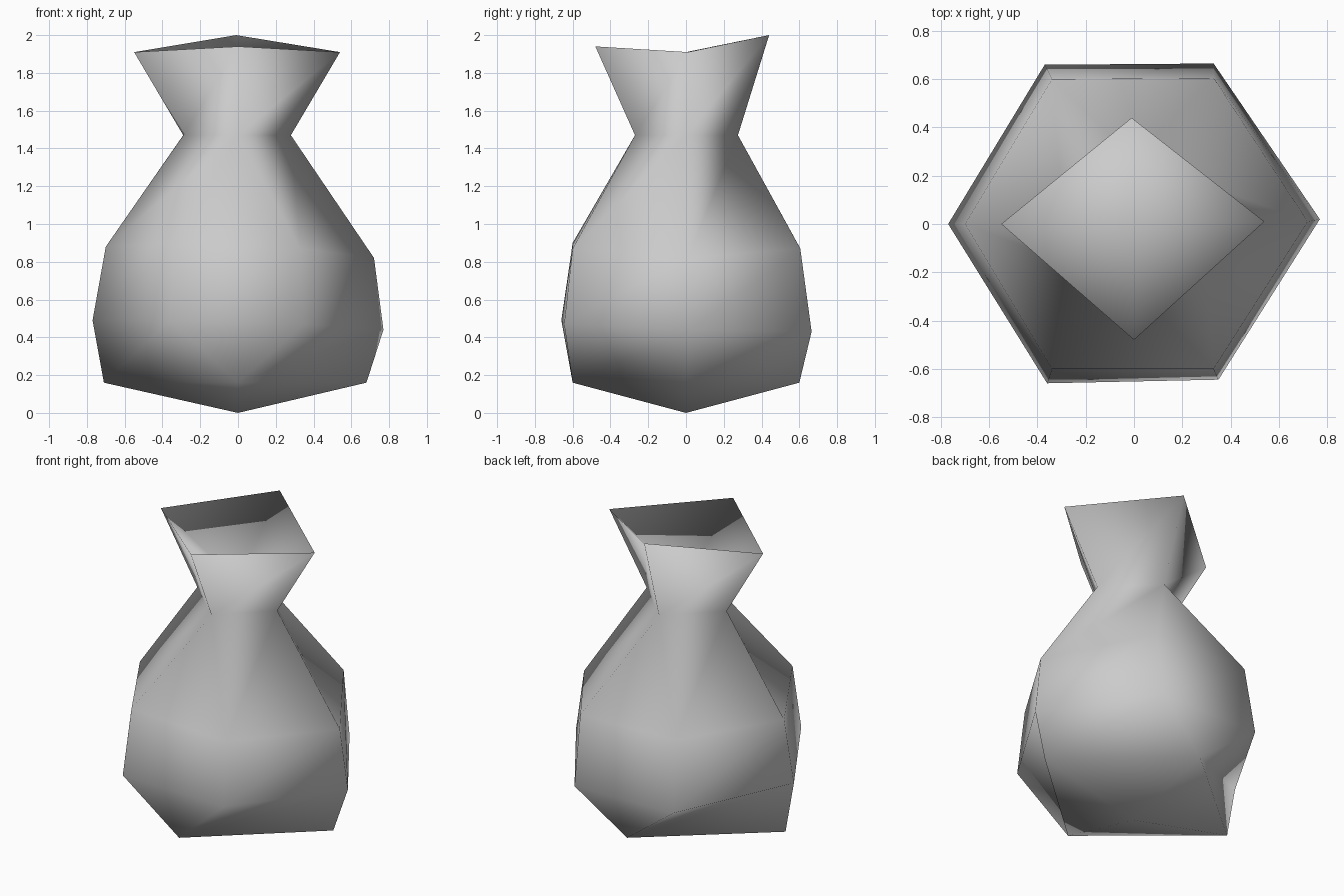
import bpy
import bmesh

cube = bpy.data.objects.get("Cube")
if cube:
    bpy.data.objects.remove(cube, do_unlink=True)

# Undyed cloth
cloth = bpy.data.materials.new("grey_cloth")
cloth.use_nodes = True
grey = (0.6, 0.6, 0.6, 1)
cloth.diffuse_color = grey
cloth.node_tree.nodes["Principled BSDF"].inputs["Base Color"].default_value = grey

bm = bmesh.new()


def four_sided(points):
    """Ring of four corners; the two y corners each serve two columns."""
    right, back, left, front = [bm.verts.new(p) for p in points]
    return [right, back, back, left, front, front]


def six_sided(points):
    return [bm.verts.new(p) for p in points]


def skin(lower, upper):
    """Join two rings, dropping corners that coincide."""
    for i in range(6):
        j = (i + 1) % 6
        corners = list(dict.fromkeys((lower[i], lower[j], upper[j], upper[i])))
        if len(corners) > 2:
            bm.faces.new(corners)


def fan(ring, tip, upward):
    """Close a ring onto a single centre point."""
    centre = bm.verts.new(tip)
    corners = list(dict.fromkeys(ring))
    for a, b in zip(corners, corners[1:] + corners[:1]):
        bm.faces.new((a, b, centre) if upward else (b, a, centre))


# Rings from the base up to the flared mouth
base = four_sided([(0.68, 0, 0.16), (0, 0.6, 0.16), (-0.71, 0, 0.16), (0, -0.6, 0.16)])
belly = six_sided([(0.77, 0.02, 0.44), (0.33, 0.665, 0.43), (-0.37, 0.66, 0.44),
                   (-0.77, 0, 0.49), (-0.36, -0.66, 0.49), (0.35, -0.645, 0.47)])
shoulder = six_sided([(0.72, 0.01, 0.82), (0.33, 0.605, 0.87), (-0.34, 0.6, 0.88),
                      (-0.70, 0, 0.88), (-0.34, -0.6, 0.9), (0.33, -0.6, 0.87)])
neck = four_sided([(0.28, 0, 1.47), (0, 0.275, 1.47), (-0.29, 0, 1.47), (0, -0.27, 1.47)])
mouth = four_sided([(0.54, 0.01, 1.91), (-0.01, 0.44, 2), (-0.55, 0, 1.91), (0, -0.48, 1.94)])

rings = [base, belly, shoulder, neck, mouth]
for lower, upper in zip(rings, rings[1:]):
    skin(lower, upper)

# Pointed underside and sunken mouth
fan(base, (0, 0, 0), False)
fan(mouth, (0, 0, 1.58), True)

for face in bm.faces:
    face.smooth = True
mesh = bpy.data.meshes.new("tied_pouch")
bm.to_mesh(mesh)
bm.free()
mesh.materials.append(cloth)
pouch = bpy.data.objects.new("tied_pouch", mesh)
bpy.context.collection.objects.link(pouch)
